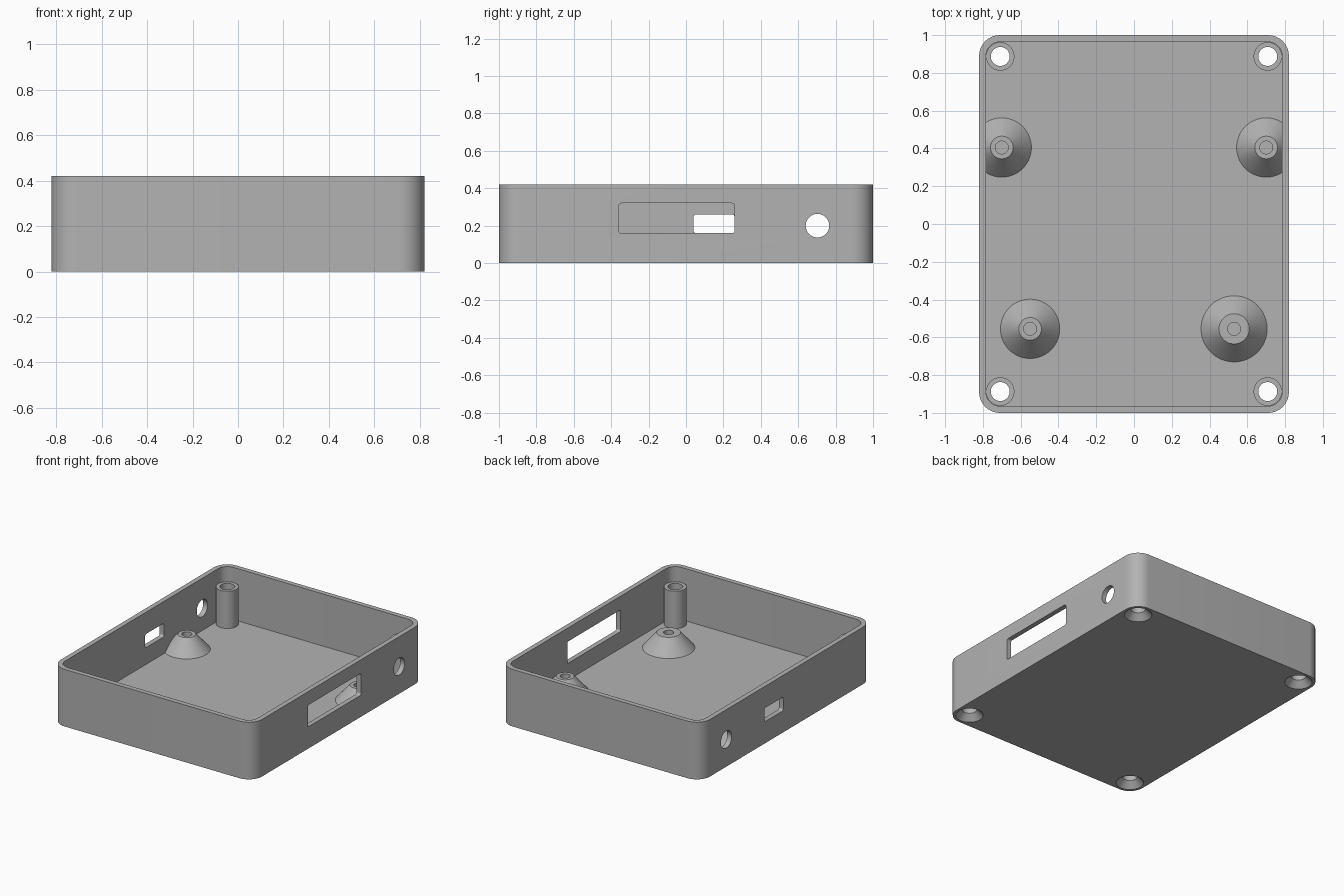
import bpy, bmesh, math
from mathutils import Matrix

cube = bpy.data.objects.get("Cube")
if cube:
    bpy.data.objects.remove(cube, do_unlink=True)

WIDTH, LENGTH, HEIGHT = 1.64, 2.0, 0.42
WALL, RADIUS = 0.036, 0.11
STANDOFF_TOP, POST_TOP = 0.147, 0.31

grey = bpy.data.materials.new("plain grey")
grey.use_nodes = True
colour = (0.45, 0.45, 0.45, 1)
grey.diffuse_color = colour
grey.node_tree.nodes["Principled BSDF"].inputs["Base Color"].default_value = colour


def finish(name, bm):
    bmesh.ops.recalc_face_normals(bm, faces=bm.faces)
    mesh = bpy.data.meshes.new(name)
    bm.to_mesh(mesh)
    bm.free()
    mesh.materials.append(grey)
    obj = bpy.data.objects.new(name, mesh)
    bpy.context.collection.objects.link(obj)
    return obj


def rounded_prism(name, w, d, r, z0, z1, steps=12, matrix=Matrix()):
    """Rounded rectangle extruded from z0 to z1."""
    bm = bmesh.new()
    ring = []
    for corner, (sx, sy) in enumerate([(1, 1), (-1, 1), (-1, -1), (1, -1)]):
        for i in range(steps + 1):
            a = math.pi / 2 * (corner + i / steps)
            ring.append(bm.verts.new((sx * (w / 2 - r) + r * math.cos(a),
                                      sy * (d / 2 - r) + r * math.sin(a), z0)))
    base = bm.faces.new(ring)
    top = bmesh.ops.extrude_face_region(bm, geom=[base])["geom"]
    bmesh.ops.translate(bm, vec=(0, 0, z1 - z0),
                        verts=[v for v in top if isinstance(v, bmesh.types.BMVert)])
    bmesh.ops.transform(bm, matrix=matrix, verts=bm.verts)
    return finish(name, bm)


def lathe(name, x, y, profile, segments=64):
    """Closed solid turned about a vertical axis from (radius, z) pairs."""
    bm = bmesh.new()
    rings = [[bm.verts.new((x + r * math.cos(2 * math.pi * i / segments),
                            y + r * math.sin(2 * math.pi * i / segments), z))
              for i in range(segments)] for r, z in profile]
    for a, b in zip(rings, rings[1:]):
        for i in range(segments):
            j = (i + 1) % segments
            bm.faces.new((a[i], a[j], b[j], b[i]))
    bm.faces.new(rings[0])
    bm.faces.new(rings[-1])
    return finish(name, bm)


def boolean(obj, cutter, operation="DIFFERENCE", keep=False):
    mod = obj.modifiers.new("cut", "BOOLEAN")
    mod.operation, mod.solver, mod.object = operation, "EXACT", cutter
    bpy.context.view_layer.objects.active = obj
    bpy.ops.object.modifier_apply(modifier=mod.name)
    if not keep:
        bpy.data.objects.remove(cutter, do_unlink=True)


def side_opening(obj, side, y0, y1, z0, z1, r):
    """Cut a rounded opening through the wall on side +1 (left) or -1 (right)."""
    matrix = (Matrix.Translation((side * WIDTH / 2, (y0 + y1) / 2, (z0 + z1) / 2))
              @ Matrix.Rotation(math.pi / 2, 4, "Y"))
    boolean(obj, rounded_prism("opening_cutter", z1 - z0, y1 - y0, r, -0.07, 0.07,
                               matrix=matrix))


# Open tray
tray = rounded_prism("tray", WIDTH, LENGTH, RADIUS, 0, HEIGHT)
cavity_size = (WIDTH - 2 * WALL, LENGTH - 2 * WALL, RADIUS - WALL)
boolean(tray, rounded_prism("cavity_cutter", *cavity_size, WALL, HEIGHT + 0.1))

# Connector slots and round side holes
side_opening(tray, 1, -0.36, 0.26, 0.16, 0.32, 0.015)
side_opening(tray, -1, 0.04, 0.26, 0.16, 0.26, 0.015)
for side in (1, -1):
    side_opening(tray, side, 0.64, 0.766, 0.137, 0.263, 0.0629)

parts = [tray]

# Corner screw posts with countersunk holes from below
for sx, end_x in ((1, "left"), (-1, "right")):
    for sy, end_y in ((1, "back"), (-1, "front")):
        x, y = sx * 0.708, sy * 0.887
        post = lathe(f"screw_post_{end_y}_{end_x}", x, y,
                     [(0.075, WALL), (0.075, POST_TOP)])
        screw = lathe("screw_cutter", x, y,
                      [(0.093, -0.01), (0.093, 0), (0.05, 0.045), (0.05, 0.5)])
        boolean(tray, screw, keep=True)
        boolean(post, screw)
        parts.append(post)

# Conical board standoffs with blind holes, trimmed to the side walls
for name, x, y, base, top in (("back_left", 0.70, 0.405, 0.157, 0.06),
                              ("back_right", -0.70, 0.405, 0.157, 0.06),
                              ("front_left", 0.53, -0.555, 0.175, 0.08),
                              ("front_right", -0.55, -0.555, 0.157, 0.06)):
    standoff = lathe("standoff_" + name, x, y, [(base, WALL), (top, STANDOFF_TOP)])
    boolean(standoff, rounded_prism("trim", *cavity_size, 0, HEIGHT), "INTERSECT")
    boolean(standoff, lathe("pilot_cutter", x, y, [(0.034, WALL + 0.005), (0.034, 0.3)]))
    parts.append(standoff)

# Smooth the curved walls, keep the edges sharp
bpy.ops.object.select_all(action="DESELECT")
for part in parts:
    part.select_set(True)
bpy.context.view_layer.objects.active = tray
bpy.ops.object.shade_smooth_by_angle(angle=math.radians(25))
